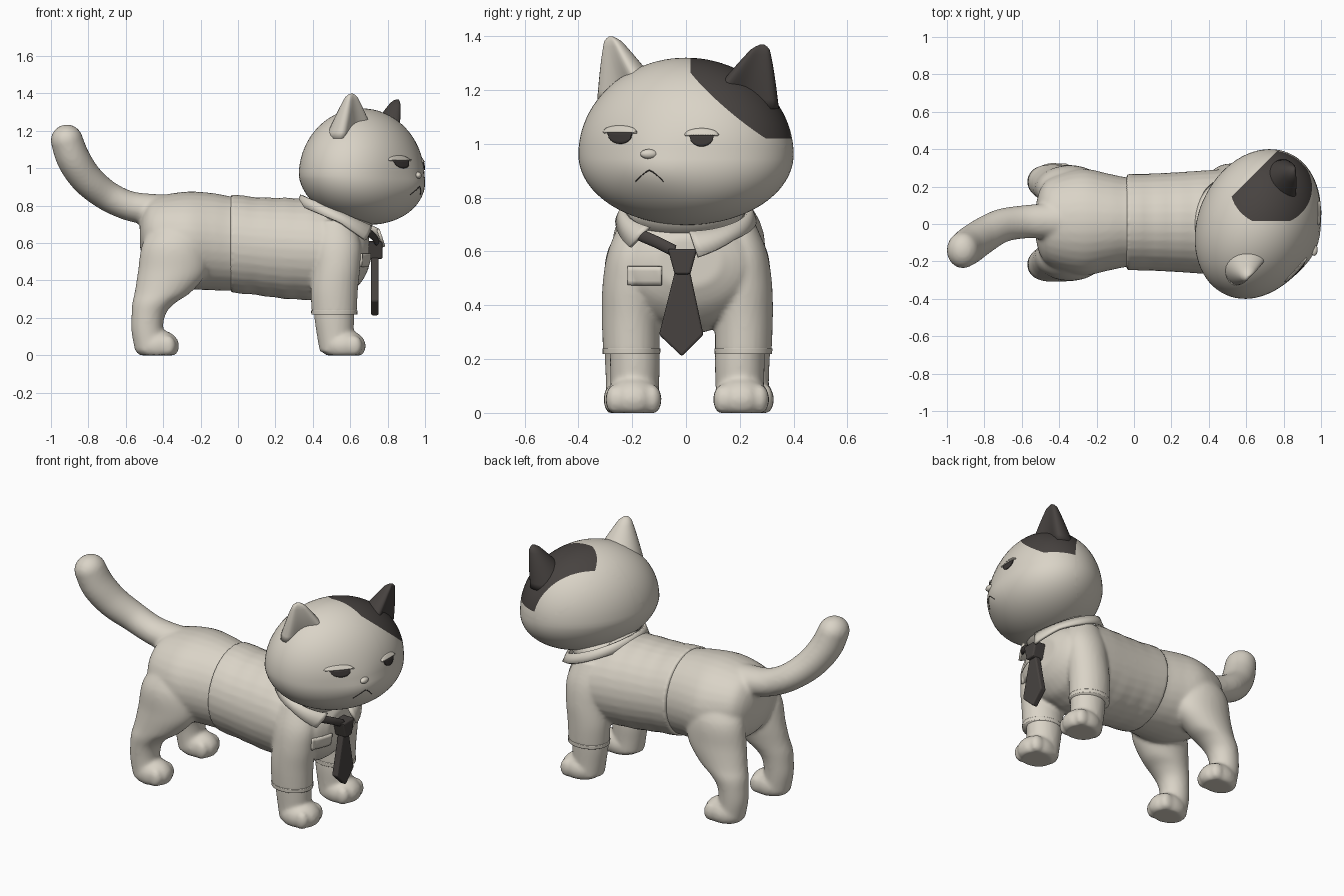
import bpy, bmesh, math
from mathutils import Vector, Matrix
from mathutils.bvhtree import BVHTree

if "Cube" in bpy.data.objects:
    bpy.data.objects.remove(bpy.data.objects["Cube"])

def material(name, rgb):
    m = bpy.data.materials.new(name)
    m.diffuse_color = (*rgb, 1)
    m.use_nodes = True
    m.node_tree.nodes["Principled BSDF"].inputs["Base Color"].default_value = m.diffuse_color
    return m

CREAM = material("warm cream", (0.70, 0.655, 0.57))
DARK = material("charcoal brown", (0.063, 0.055, 0.051))
EYE = material("eye black", (0.045, 0.039, 0.037))

def make(name, bm, mats, voxel=0, relax=4, solid=0, bevel=0, smooth=True, fix=True):
    if fix:
        bmesh.ops.recalc_face_normals(bm, faces=bm.faces)
    me = bpy.data.meshes.new(name)
    bm.to_mesh(me)
    for m in mats:
        me.materials.append(m)
    for p in me.polygons:
        p.use_smooth = smooth
    ob = bpy.data.objects.new(name, me)
    bpy.context.collection.objects.link(ob)
    if voxel:
        r = ob.modifiers.new("blend", 'REMESH')
        r.mode, r.voxel_size, r.use_smooth_shade = 'VOXEL', voxel, True
        s = ob.modifiers.new("relax", 'SMOOTH')
        s.factor, s.iterations = 0.5, relax
    if solid:
        s = ob.modifiers.new("thickness", 'SOLIDIFY')
        s.thickness, s.offset = solid, 0
    if bevel:
        b = ob.modifiers.new("soft edges", 'BEVEL')
        b.width, b.segments = bevel, 3
    return ob

def spline(rows, k=5):
    """Catmull-Rom interpolation of rows of numbers."""
    out, p = [], [rows[0]] + list(rows) + [rows[-1]]
    for i in range(1, len(p) - 2):
        for j in range(k):
            t = j / k
            out.append([0.5 * (2*b + (c-a)*t + (2*a-5*b+4*c-d)*t*t + (3*b-a-3*c+d)*t**3)
                        for a, b, c, d in zip(p[i-1], p[i], p[i+1], p[i+2])])
    return out + [list(rows[-1])]

def ellipse(c, u, v, n=32):
    return [Vector(c) + Vector(u) * math.cos(2*math.pi*i/n) + Vector(v) * math.sin(2*math.pi*i/n)
            for i in range(n)]

def loft(bm, rings):
    vs = [[bm.verts.new(p) for p in r] for r in rings]
    n = len(vs[0])
    for a, b in zip(vs, vs[1:]):
        for i in range(n):
            bm.faces.new((a[i], a[(i+1) % n], b[(i+1) % n], b[i]))
    bm.faces.new(vs[0][::-1])
    bm.faces.new(vs[-1])

def ball(bm, c, r):
    bmesh.ops.create_uvsphere(bm, u_segments=32, v_segments=20, radius=1,
                              matrix=Matrix.Translation(c) @ Matrix.Diagonal((*r, 1)))

def along_x(bm, rows, ripple=0):   # rows: x, z low, z high, half width
    loft(bm, [ellipse((x, 0.01, (a+b)/2), (0, w, 0), (0, 0, (b-a)/2 + ripple*math.sin(x*55)))
              for x, a, b, w in spline(rows)])

def along_z(bm, rows, s):          # rows: z, x centre, y centre, x radius, y radius
    loft(bm, [ellipse((x, s*y + 0.005, z), (rx, 0, 0), (0, ry, 0)) for z, x, y, rx, ry in spline(rows)])

def paw(bm, x, y, w):
    ball(bm, (x, y, 0.05), (0.118, w, 0.088))
    for i in range(4):
        o = (i - 1.5) / 1.5
        ball(bm, (x + 0.08 - 0.025*abs(o), y + o*w*0.66, 0.05), (0.044, w*0.33, 0.056))

def floor_clamp(bm):
    for v in bm.verts:
        v.co.z = max(v.co.z, 0)

# Rear body, hind legs and tail blended into one skin
bm = bmesh.new()
along_x(bm, [(-0.525, 0.58, 0.72, 0.09), (-0.50, 0.50, 0.79, 0.18), (-0.44, 0.43, 0.845, 0.24),
             (-0.28, 0.36, 0.875, 0.285), (-0.14, 0.348, 0.868, 0.26), (-0.04, 0.345, 0.85, 0.24),
             (0.06, 0.35, 0.84, 0.24)])
for s in (-1, 1):
    along_z(bm, [(0.02, -0.465, 0.222, 0.085, 0.08), (0.13, -0.485, 0.222, 0.085, 0.082),
                 (0.22, -0.478, 0.22, 0.091, 0.088), (0.28, -0.45, 0.216, 0.115, 0.098),
                 (0.34, -0.40, 0.205, 0.152, 0.108), (0.45, -0.35, 0.19, 0.185, 0.12),
                 (0.60, -0.34, 0.18, 0.17, 0.118), (0.73, -0.32, 0.14, 0.11, 0.08)], s)
    paw(bm, -0.432, s*0.225 + 0.01, 0.092)
tail = spline([(-0.38, 0.015, 0.77, 0.09), (-0.50, 0.015, 0.783, 0.083), (-0.60, 0.01, 0.805, 0.079),
               (-0.71, -0.01, 0.86, 0.081), (-0.81, -0.065, 0.945, 0.087), (-0.88, -0.115, 1.05, 0.09),
               (-0.915, -0.14, 1.148, 0.086)])
rings = []
for i, (x, y, z, r) in enumerate(tail):
    t = (Vector(tail[min(i+1, len(tail)-1)][:3]) - Vector(tail[max(i-1, 0)][:3])).normalized()
    u = t.cross(Vector((0, 1, 0))).normalized()
    rings.append(ellipse((x, y, z), u*r, t.cross(u)*r*1.12))
loft(bm, rings)
ball(bm, tail[-1][:3], (0.086, 0.097, 0.086))
floor_clamp(bm)
make("rear_body_and_tail", bm, [CREAM], voxel=0.012, relax=6)

# Front legs with toes
for s, side in ((-1, "right"), (1, "left")):
    bm = bmesh.new()
    along_z(bm, [(0.02, 0.525, 0.195, 0.088, 0.09), (0.10, 0.52, 0.195, 0.097, 0.09),
                 (0.20, 0.515, 0.195, 0.106, 0.093), (0.32, 0.515, 0.20, 0.107, 0.09)], s)
    paw(bm, 0.565, s*0.20 + 0.005, 0.105)
    floor_clamp(bm)
    make(side + "_front_leg", bm, [CREAM], voxel=0.01, relax=7)

# Shirt: trunk and sleeves
bm = bmesh.new()
along_x(bm, [(-0.04, 0.335, 0.862, 0.257), (0.10, 0.322, 0.846, 0.26), (0.25, 0.302, 0.842, 0.268),
             (0.40, 0.295, 0.835, 0.278), (0.50, 0.30, 0.81, 0.28), (0.59, 0.33, 0.76, 0.262),
             (0.66, 0.39, 0.71, 0.21), (0.70, 0.47, 0.65, 0.12)], 0.002)
for s in (-1, 1):
    along_z(bm, [(0.22, 0.515, 0.208, 0.12, 0.105), (0.35, 0.515, 0.21, 0.126, 0.108),
                 (0.48, 0.528, 0.208, 0.126, 0.107), (0.60, 0.53, 0.197, 0.125, 0.098),
                 (0.72, 0.52, 0.175, 0.09, 0.07)], s)
shirt_bvh = BVHTree.FromBMesh(bm)
make("shirt", bm, [CREAM], voxel=0.011, relax=3)
for s, side in ((-1, "right"), (1, "left")):
    bm = bmesh.new()
    along_z(bm, [(0.218, 0.515, 0.208, 0.123, 0.107), (0.24, 0.515, 0.208, 0.124, 0.108)], s)
    make(side + "_sleeve_cuff", bm, [CREAM])

# Neck
bm = bmesh.new()
ball(bm, (0.55, 0, 0.74), (0.185, 0.215, 0.11))
make("neck", bm, [CREAM])

# Folded collar, open at the front
bm = bmesh.new()
N, prev = 60, None
for i in range(N + 1):
    t = i / N
    row = []
    end = max(0, 1 - min(t, 1 - t) / 0.12)          # 1 at the flap tips
    for k in range(3):
        first = 3 + 3.5*k
        a = math.radians(first + t * (324 - 9*k - first))
        x = 0.545 + (0.205 + 0.008*k + 0.009*k*max(0, math.cos(a))) * math.cos(a)
        y = (0.232 + 0.012*k) * math.sin(a)
        z = 0.765 - 0.45 * (0.205 * math.cos(a)) - k/2 * (0.055 + 0.04*end)
        row.append(bm.verts.new((x, y, z)))
    if prev:
        for k in range(2):
            bm.faces.new((prev[k], row[k], row[k+1], prev[k+1]))
    prev = row
make("shirt_collar", bm, [CREAM], solid=0.016)

# Tie: blade, knot and neck band
def plate(name, pts, x0, x1):
    bm = bmesh.new()
    f = bm.faces.new([bm.verts.new((x0, y, z)) for y, z in pts])
    g = bmesh.ops.extrude_face_region(bm, geom=[f])
    bmesh.ops.translate(bm, vec=(x1 - x0, 0, 0), verts=[v for v in g["geom"] if isinstance(v, bmesh.types.BMVert)])
    make(name, bm, [DARK], bevel=0.009, smooth=False)

plate("tie_blade", [(-0.038, 0.54), (-0.10, 0.29), (-0.015, 0.21), (0.065, 0.29), (0.012, 0.54)], 0.712, 0.752)
plate("tie_knot", [(-0.068, 0.61), (-0.042, 0.515), (0.016, 0.515), (0.042, 0.61)], 0.69, 0.772)
bm = bmesh.new()
loft(bm, [ellipse((x, y, z), (0.014, 0, 0), (0, 0.004, 0.022), 16) for x, y, z in
          spline([(0.685, -0.18, 0.665), (0.725, -0.11, 0.635), (0.745, -0.04, 0.60)])])
make("tie_band", bm, [DARK])

# Head: turned toward the front, wide cheeks, one dark patch
YAW = math.radians(-24)
bm = bmesh.new()
bmesh.ops.create_uvsphere(bm, u_segments=72, v_segments=48, radius=1)
for v in bm.verts:
    x, y, z = v.co
    muzzle = 0.022 * math.exp(-((y/0.35)**2 + ((z + 0.2)/0.4)**2)) if x > 0 else 0
    p = Matrix.Rotation(YAW, 3, 'Z') @ Vector((x*0.317 + muzzle, y*0.4145, 0))
    h = z * (0.36 if z > 0 else 0.262)
    v.co = (0.66 + p.x + max(0, -h)*0.15, p.y, 0.96 + h)
limits = [(Vector(c), Vector(n).normalized()) for c, n in
          (((0.778, 0.354, 1.012), (0.2, 0.61, 0.767)),    # slanted lower edge
           ((0.58, 0.205, 1.24), (1, -1, 0)),              # back edge
           ((0.7, 0.016, 1.3), (0, 1, 0)),                 # crown edge
           ((0.7, 0.3, 1.02), (0, 0, 1)))]                 # cheek edge
for co, no in limits:
    bmesh.ops.bisect_plane(bm, geom=bm.verts[:] + bm.edges[:] + bm.faces[:], plane_co=co, plane_no=no)
for f in bm.faces:
    f.material_index = int(all((f.calc_center_median() - co).dot(no) > 0 for co, no in limits))
head_bvh = BVHTree.FromBMesh(bm)
make("head", bm, [CREAM, DARK])

# Ears: tapered lofts with a hollow front
for name, base, tip, turn, mat in (("right_ear", (0.595, -0.185, 1.16), (0.608, -0.277, 1.392), -44, CREAM),
                                   ("left_ear", (0.775, 0.195, 1.13), (0.852, 0.28, 1.362), 4, DARK)):
    bm = bmesh.new()
    base, tip, a = Vector(base), Vector(tip), math.radians(turn)
    front, side = Vector((math.cos(a), math.sin(a), 0)), Vector((-math.sin(a), math.cos(a), 0))
    rings = []
    for t in (0, 0.15, 0.3, 0.45, 0.6, 0.75, 0.87, 0.95, 1.0, 1.03):
        w = 0.122 * (1 - min(t, 1))**0.9 + (0.027 if t < 0.97 else 0.021 if t < 1.01 else 0.007)
        th = w * 0.98
        ring = []
        for i in range(32):
            c, s = math.cos(i*math.pi/16), math.sin(i*math.pi/16)
            d = c if c < 0 else 0.85*c - 0.75*c**3 * (1 - t*0.5)
            ring.append(base.lerp(tip, t) + front * (th*d + 0.025*(1-min(t, 1))) + side * (w*s))
        rings.append(ring)
    loft(bm, rings)
    make(name, bm, [mat])

# Thin patches laid on a surface as seen from +x
def patch(name, bvh, fn, mat, nu=14, nv=4, solid=0.006):
    bm = bmesh.new()
    grid = []
    for j in range(nv + 1):
        row = []
        for i in range(nu + 1):
            y, z, off = fn(i/nu, j/nv)
            hit = bvh.ray_cast(Vector((3, y, z)), Vector((-1, 0, 0)))[0]
            row.append(bm.verts.new(((hit.x if hit else 0.65) + off, y, z)))
        grid.append(row)
    for a, b in zip(grid, grid[1:]):
        for i in range(nu):
            bm.faces.new((a[i], b[i], b[i+1], a[i+1]))
    bmesh.ops.remove_doubles(bm, verts=bm.verts, dist=0.0005)
    make(name, bm, [mat], solid=solid, fix=False)

def half_disc(cy, cz, w, h, o0, o1):
    def fn(u, v):
        s = 2*u - 1
        return cy + w*s, cz + v*h*math.sqrt(max(0.0, 1 - s*s)), o0 + (o1 - o0)*v
    return fn

for side, cy, cz in (("right", -0.245, 1.042), ("left", 0.058, 1.032)):
    patch(side + "_eye", head_bvh, half_disc(cy, cz, 0.046, -0.042, 0.003, 0.003), EYE)
    patch(side + "_eyelid", head_bvh, half_disc(cy, cz, 0.062, 0.024, 0.007, -0.004), CREAM, solid=0.008)
patch("shirt_pocket", shirt_bvh, lambda u, v: (-0.217 + 0.127*u, 0.545 - 0.07*v, 0.003), CREAM, solid=0.014)

# Nose and frowning mouth
def on_face(y, z, off=0.0):
    return head_bvh.ray_cast(Vector((3, y, z)), Vector((-1, 0, 0)))[0] + Vector((off, 0, 0))

bm = bmesh.new()
ball(bm, on_face(-0.138, 0.962), (0.018, 0.032, 0.018))
make("nose", bm, [CREAM])
bm = bmesh.new()
for s in (-1, 1):
    pts = [on_face(-0.136 + s*0.052*t, 0.902 - 0.042*t**1.3, 0.0) for t in (0, 0.25, 0.5, 0.75, 1)]
    loft(bm, [ellipse(p, (0.003, 0, 0), (0, 0, 0.0025), 8) for p in pts])
make("mouth", bm, [EYE])
